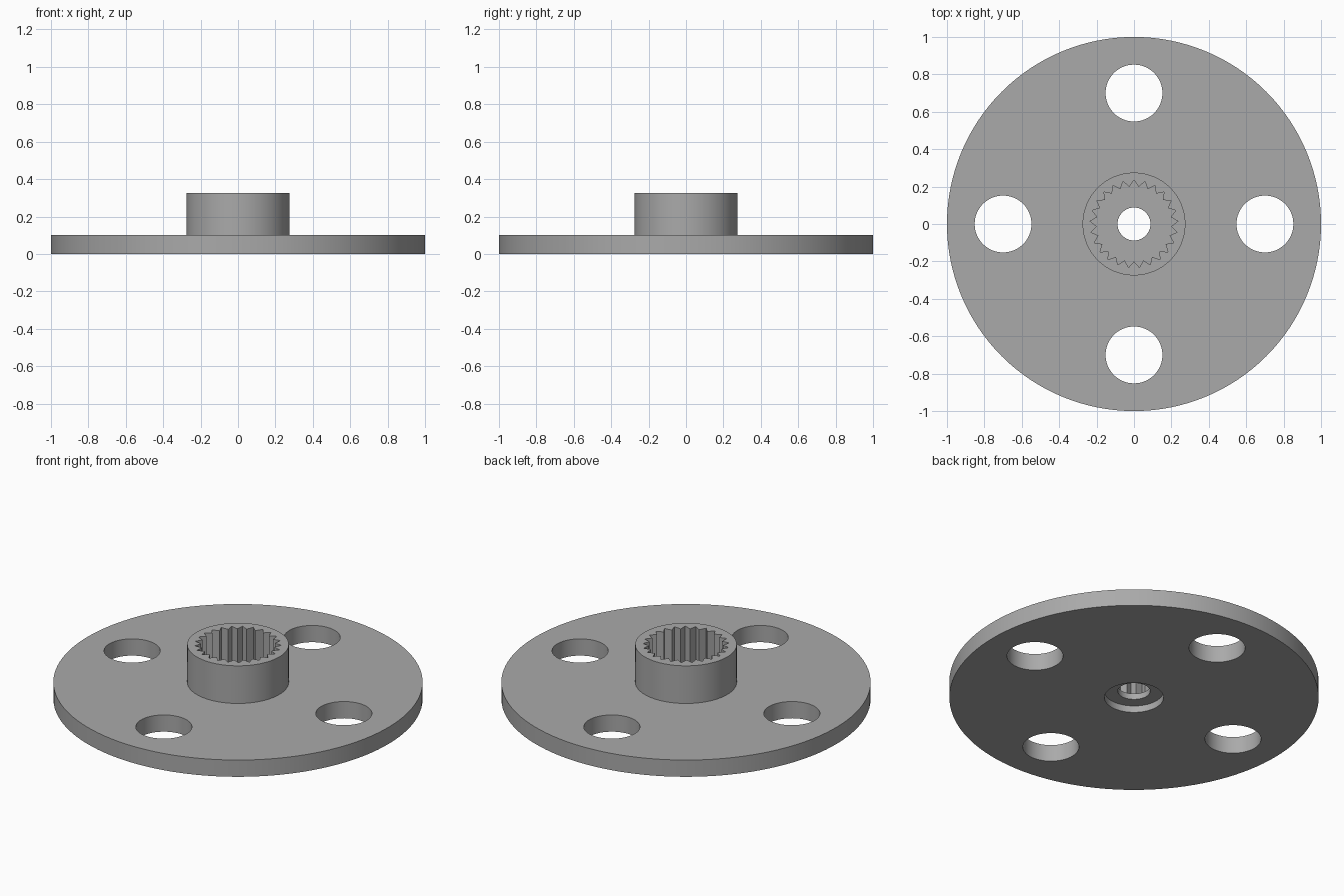
import bpy
import bmesh
from math import cos, sin, pi

if "Cube" in bpy.data.objects:
    bpy.data.objects.remove(bpy.data.objects["Cube"])

THICK, HUB_TOP = 0.10, 0.325
RECESS, SOCKET_FLOOR = 0.04, 0.075
TEETH, ROOT_R, TIP_R = 25, 0.235, 0.20

grey = bpy.data.materials.new("light_grey")
grey.use_nodes = True
colour = (0.4, 0.4, 0.4, 1)
grey.diffuse_color = colour
grey.node_tree.nodes["Principled BSDF"].inputs["Base Color"].default_value = colour


def prism(name, outline, z0, z1, x=0, y=0):
    """Extrude a closed outline from z0 to z1."""
    bm = bmesh.new()
    base = bm.faces.new([bm.verts.new((x + px, y + py, z0)) for px, py in outline])
    top = bmesh.ops.extrude_face_region(bm, geom=[base])["geom"]
    moved = [v for v in top if isinstance(v, bmesh.types.BMVert)]
    bmesh.ops.translate(bm, verts=moved, vec=(0, 0, z1 - z0))
    bmesh.ops.recalc_face_normals(bm, faces=bm.faces)
    mesh = bpy.data.meshes.new(name)
    bm.to_mesh(mesh)
    bm.free()
    mesh.materials.append(grey)
    obj = bpy.data.objects.new(name, mesh)
    bpy.context.collection.objects.link(obj)
    return obj


def circle(r, n=96):
    return [(r * cos(2 * pi * i / n), r * sin(2 * pi * i / n)) for i in range(n)]


def spline():
    """Pointed internal teeth, one root pointing along +y."""
    points = []
    for i in range(2 * TEETH):
        r = TIP_R if i % 2 else ROOT_R
        a = pi / 2 + pi * i / TEETH
        points.append((r * cos(a), r * sin(a)))
    return points


def combine(target, tool, operation):
    """Apply a boolean and discard the tool object."""
    tool.hide_render = True
    mod = target.modifiers.new(tool.name, "BOOLEAN")
    mod.object, mod.operation, mod.solver = tool, operation, "EXACT"
    bpy.context.view_layer.objects.active = target
    bpy.ops.object.modifier_apply(modifier=mod.name)
    bpy.data.objects.remove(tool)


# Round plate with the raised hub
disc = prism("splined_disc", circle(1, 128), 0, THICK)
combine(disc, prism("hub", circle(0.275), THICK / 2, HUB_TOP), "UNION")

# Four mounting holes
for k in range(4):
    a = k * pi / 2
    hole = prism("mounting_hole", circle(0.152, 64), -0.1, 0.2, 0.7 * cos(a), 0.7 * sin(a))
    combine(disc, hole, "DIFFERENCE")

# Splined socket, screw hole and screw head recess
combine(disc, prism("spline_socket", spline(), SOCKET_FLOOR, 0.5), "DIFFERENCE")
combine(disc, prism("screw_hole", circle(0.088, 64), -0.1, 0.2), "DIFFERENCE")
combine(disc, prism("screw_recess", circle(0.16, 64), -0.1, RECESS), "DIFFERENCE")

# Smooth round walls, crisp rims and teeth
bpy.ops.object.select_all(action="DESELECT")
disc.select_set(True)
bpy.context.view_layer.objects.active = disc
bpy.ops.object.shade_smooth_by_angle(angle=pi / 9)
